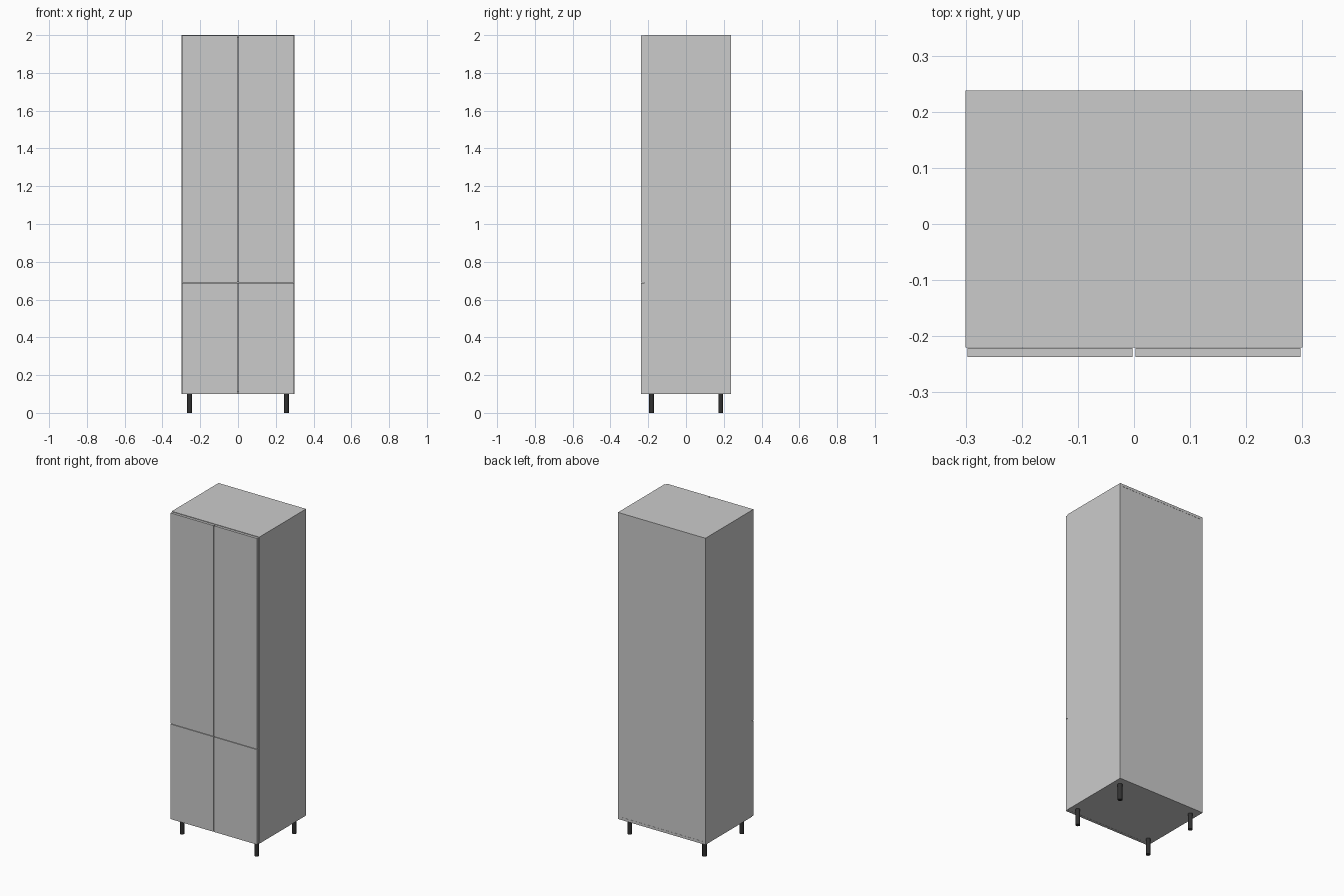
import bpy

if "Cube" in bpy.data.objects:
    bpy.data.objects.remove(bpy.data.objects["Cube"])

W, Y0, Y1 = 0.30, -0.220, 0.238      # carcass half width, front, back
Z0, Z1, T = 0.10, 2.00, 0.016        # carcass bottom, top, board thickness
FRONT, GAP, SPLIT = -0.237, 0.003, 0.69


def board(name, x, y, z):
    """Flat board from (min, max) ranges on each axis."""
    bpy.ops.mesh.primitive_cube_add(
        size=1, location=[(a + b) / 2 for a, b in (x, y, z)])
    ob = bpy.context.object
    ob.name = name
    ob.scale = [b - a for a, b in (x, y, z)]
    bpy.ops.object.transform_apply(location=False, rotation=False, scale=True)
    return ob


dark = bpy.data.materials.new("dark_plastic")
dark.diffuse_color = (0.03, 0.03, 0.03, 1)
dark.use_nodes = True
dark.node_tree.nodes["Principled BSDF"].inputs["Base Color"].default_value = dark.diffuse_color

# Carcass: bottom, sides, top, back and a shelf behind the door split
inner = (-W + T, W - T)
board("bottom_panel", (-W, W), (Y0, Y1), (Z0, Z0 + T))
board("top_panel", inner, (Y0, Y1), (Z1 - T, Z1))
board("back_panel", inner, (Y1 - 0.005, Y1 - 0.001), (Z0 + T, Z1 - T))
board("middle_shelf", inner, (Y0, Y1 - 0.005), (SPLIT - T / 2, SPLIT + T / 2))

for side, s in (("left", -1), ("right", 1)):
    board(side + "_side_panel", sorted((s * W, s * (W - T))), (Y0, Y1), (Z0 + T, Z1))

    # Doors, lower and upper
    dx = sorted((s * 0.0025, s * (W - 0.0035)))
    board(side + "_lower_door", dx, (FRONT, Y0 - 0.001), (Z0, SPLIT - GAP / 2))
    board(side + "_upper_door", dx, (FRONT, Y0 - 0.001), (SPLIT + GAP / 2, Z1 - GAP))

    # Round legs
    for end, y in (("front", -0.182), ("back", 0.184)):
        bpy.ops.mesh.primitive_cylinder_add(
            vertices=24, radius=0.013, depth=Z0, location=(s * 0.256, y, Z0 / 2))
        leg = bpy.context.object
        leg.name = f"{end}_{side}_leg"
        leg.data.materials.append(dark)
        bpy.ops.object.shade_smooth_by_angle()
